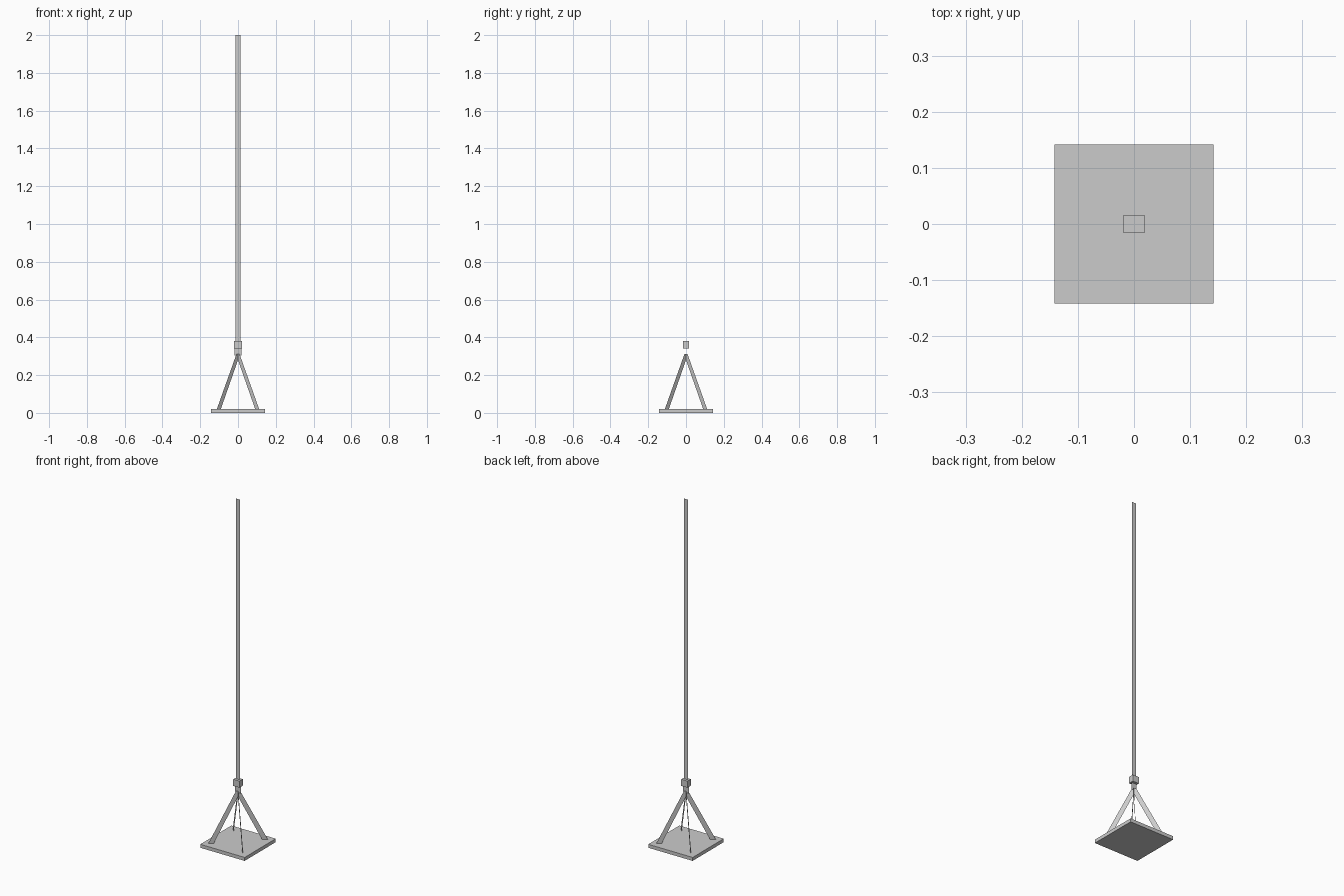
import bpy
import math

if "Cube" in bpy.data.objects:
    bpy.data.objects.remove(bpy.data.objects["Cube"])


def make_mesh(name, verts, faces):
    mesh = bpy.data.meshes.new(name)
    mesh.from_pydata(verts, [], faces)
    mesh.update()
    obj = bpy.data.objects.new(name, mesh)
    bpy.context.collection.objects.link(obj)
    return obj


def box(name, size, z_low):
    bpy.ops.mesh.primitive_cube_add(size=1, location=(0, 0, z_low + size[2] / 2))
    obj = bpy.context.object
    obj.name = name
    obj.scale = size
    bpy.ops.object.transform_apply(location=True, rotation=False, scale=True)
    return obj


def flat_strip(name, half_width, z_low, z_high):
    w = half_width
    return make_mesh(name, [(-w, 0, z_low), (w, 0, z_low), (w, 0, z_high), (-w, 0, z_high)],
                     [(0, 1, 2, 3)])


# Square foot plate
box("base_plate", (0.284, 0.284, 0.02), 0)

# Collar block at the bottom of the pole
box("collar", (0.04, 0.03, 0.038), 0.342)

# Flat pole and the slightly wider neck below the collar
flat_strip("pole", 0.013, 0.34, 2.0)
flat_strip("neck", 0.018, 0.303, 0.342)

# Four flat diagonal braces running from the corners to the neck
profile = [(0.091, 0.02), (0.112, 0.02), (0.008, 0.312), (0, 0.312), (0, 0.28)]
for i in range(4):
    a = math.radians(45 + 90 * i)
    r = math.sqrt(2)
    make_mesh(f"brace_{i + 1}",
              [(t * r * math.cos(a), t * r * math.sin(a), z) for t, z in profile],
              [tuple(range(len(profile)))])
